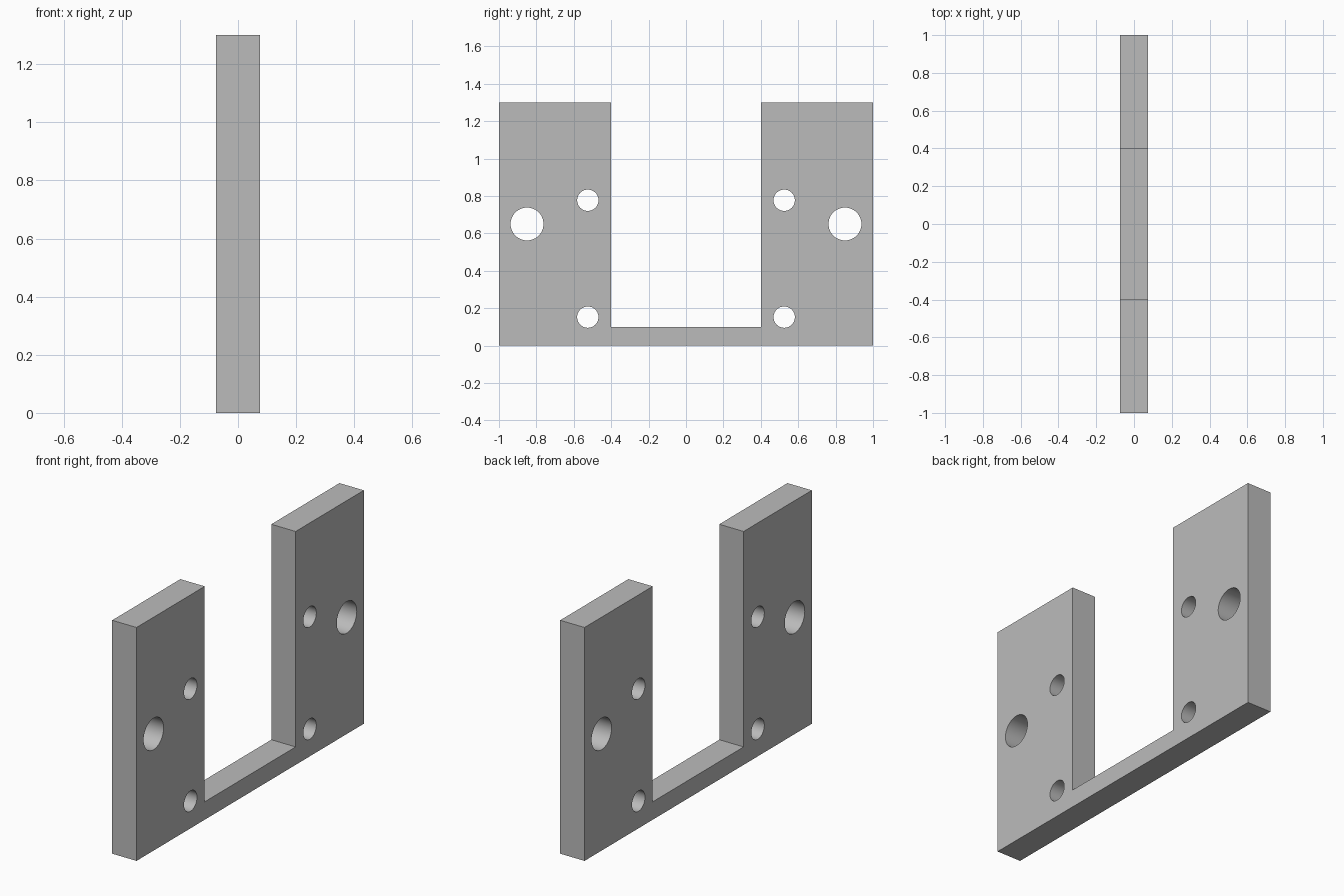
import bpy, bmesh, math

if "Cube" in bpy.data.objects:
    bpy.data.objects.remove(bpy.data.objects["Cube"], do_unlink=True)

THICK = 0.15
HEIGHT = 1.3

grey = bpy.data.materials.new("plain grey")
grey.use_nodes = True
grey.diffuse_color = (0.5, 0.5, 0.5, 1)
grey.node_tree.nodes["Principled BSDF"].inputs["Base Color"].default_value = (0.5, 0.5, 0.5, 1)


def prism(name, outline, thickness):
    """Extrude a (y, z) outline along x, centred on x = 0."""
    bm = bmesh.new()
    face = bm.faces.new([bm.verts.new((-thickness / 2, y, z)) for y, z in outline])
    made = bmesh.ops.extrude_face_region(bm, geom=[face])["geom"]
    moved = [v for v in made if isinstance(v, bmesh.types.BMVert)]
    bmesh.ops.translate(bm, verts=moved, vec=(thickness, 0, 0))
    bmesh.ops.recalc_face_normals(bm, faces=bm.faces)
    mesh = bpy.data.meshes.new(name)
    bm.to_mesh(mesh)
    bm.free()
    mesh.materials.append(grey)
    obj = bpy.data.objects.new(name, mesh)
    bpy.context.collection.objects.link(obj)
    return obj


def circle(y, z, radius, sides=48):
    angles = [2 * math.pi * i / sides for i in range(sides)]
    return [(y + radius * math.cos(a), z + radius * math.sin(a)) for a in angles]


# U-shaped plate: two uprights joined by a thin bottom strip
half = [(1, 0), (1, HEIGHT), (0.4, HEIGHT), (0.4, 0.1)]
plate = prism("bracket_plate", half + [(-y, z) for y, z in reversed(half)], THICK)
bpy.context.view_layer.objects.active = plate
plate.select_set(True)

# Mirrored through holes: one large and two small per upright
holes = [(0.85, 0.65, 0.088), (0.525, 0.777, 0.057), (0.525, 0.152, 0.057)]
for side in (-1, 1):
    for y, z, radius in holes:
        cutter = prism("hole_cutter", circle(side * y, z, radius), THICK * 2)
        cutter.hide_render = True
        cut = plate.modifiers.new("hole", "BOOLEAN")
        cut.operation = "DIFFERENCE"
        cut.solver = "EXACT"
        cut.object = cutter
        bpy.ops.object.modifier_apply(modifier=cut.name)
        bpy.data.objects.remove(cutter, do_unlink=True)

bpy.ops.object.shade_smooth_by_angle(angle=math.radians(30))
